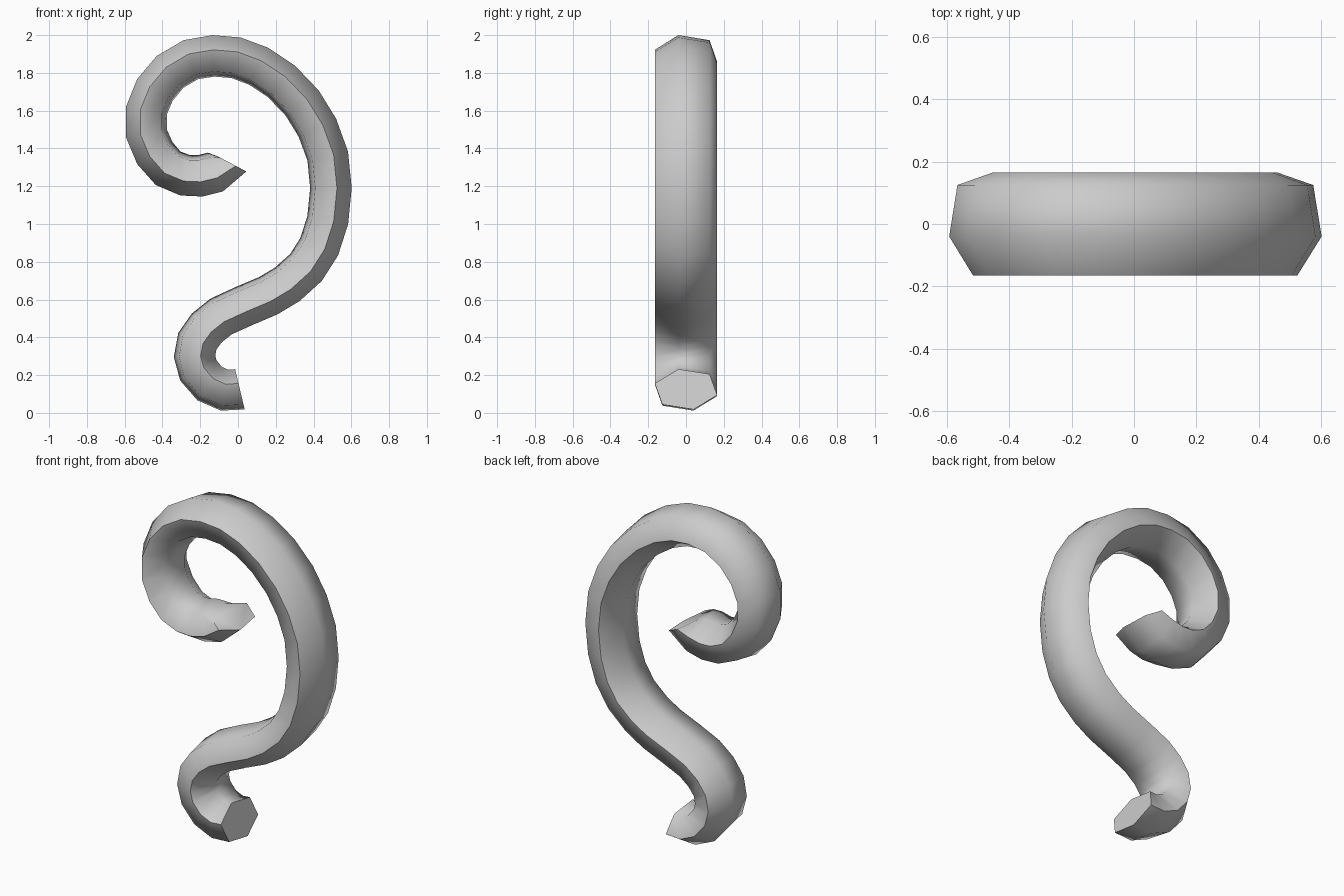
import bpy, bmesh
from mathutils import Vector

if "Cube" in bpy.data.objects:
    bpy.data.objects.remove(bpy.data.objects["Cube"])

# Centre line of the hook in the x-z plane, lower end to upper tip
path = [Vector(p) for p in (
    (0.01, 0.125), (-0.07, 0.12), (-0.15, 0.155), (-0.21, 0.225), (-0.23, 0.30),
    (-0.215, 0.38), (-0.165, 0.45), (-0.09, 0.51), (0.03, 0.565), (0.16, 0.62),
    (0.26, 0.68), (0.36, 0.77), (0.43, 0.88), (0.475, 1.02), (0.492, 1.19),
    (0.475, 1.36), (0.42, 1.51), (0.34, 1.64), (0.23, 1.755), (0.11, 1.835),
    (-0.01, 1.88), (-0.13, 1.89), (-0.25, 1.87), (-0.36, 1.805), (-0.44, 1.71),
    (-0.485, 1.60), (-0.485, 1.48), (-0.44, 1.375), (-0.37, 1.295), (-0.28, 1.258),
    (-0.20, 1.255), (-0.12, 1.275), (-0.035, 1.32))]

# Flattened, slightly turned hexagonal section: (y, sideways offset)
section = [(-0.165, 0.032), (-0.04, 0.11), (0.125, 0.083),
           (0.165, -0.032), (0.04, -0.11), (-0.125, -0.083)]


def side_vector(i):
    """Right-hand normal of the path; the two cut ends are slanted."""
    if i == 0:
        return Vector((-0.23, 0.97))
    if i == len(path) - 1:
        return Vector((0.72, -0.38))
    t = (path[i + 1] - path[i - 1]).normalized()
    return Vector((t.y, -t.x))


# Sweep the section along the path
bm = bmesh.new()
rings = []
for i, c in enumerate(path):
    n = side_vector(i)
    rings.append([bm.verts.new((c.x + n.x * r, y, c.y + n.y * r)) for y, r in section])
k = len(section)
for a, b in zip(rings, rings[1:]):
    for j in range(k):
        bm.faces.new((a[j], a[(j + 1) % k], b[(j + 1) % k], b[j]))

# Flat end caps
bm.faces.new(rings[0][::-1])
bm.faces.new(rings[-1])
bmesh.ops.recalc_face_normals(bm, faces=bm.faces[:])

mesh = bpy.data.meshes.new("s_hook")
bm.to_mesh(mesh)
bm.free()
hook = bpy.data.objects.new("s_hook", mesh)
bpy.context.collection.objects.link(hook)

# Smooth along the bar, crisp at the cut ends
bpy.context.view_layer.objects.active = hook
hook.select_set(True)
bpy.ops.object.shade_smooth_by_angle(angle=1.3)
